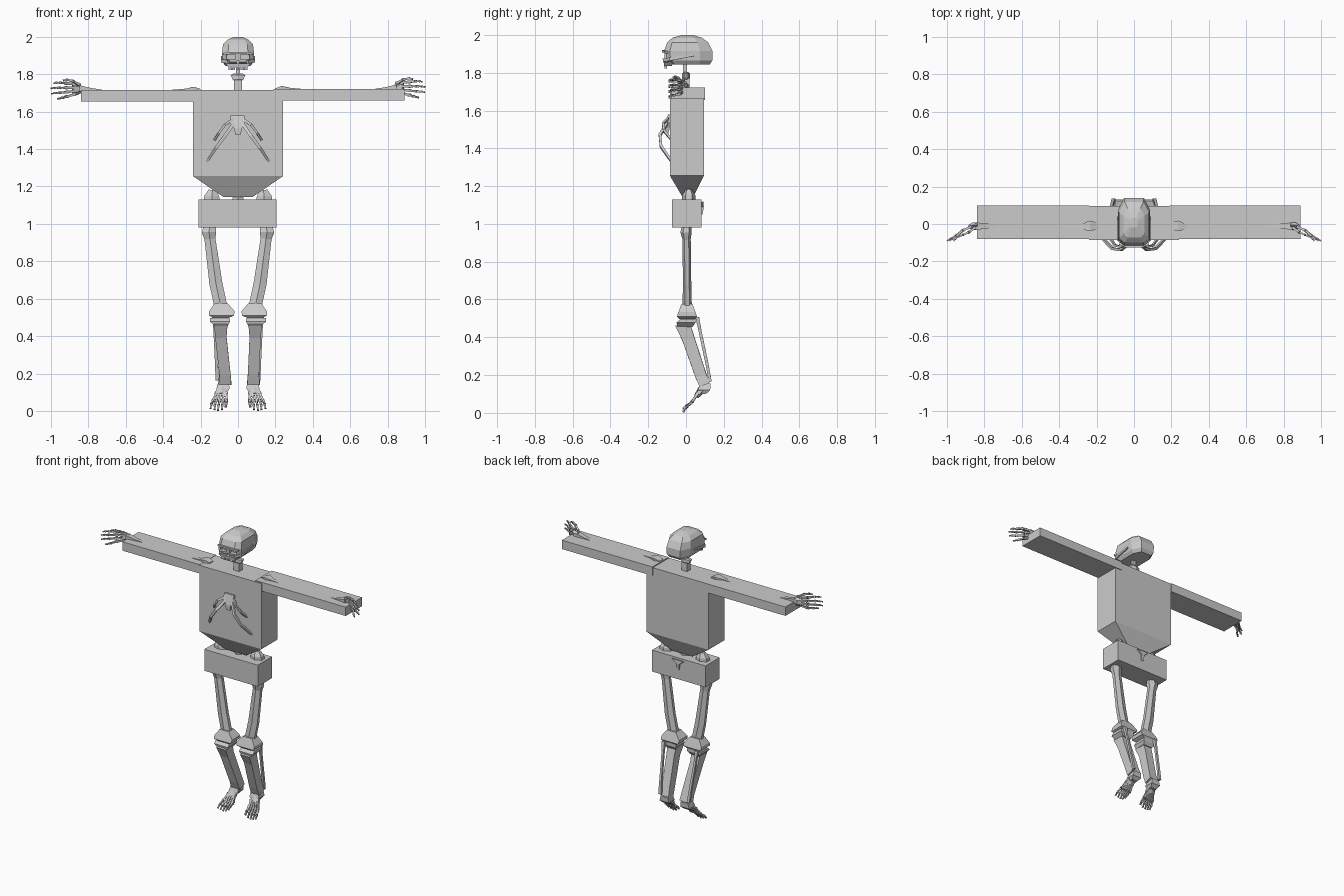
import bpy, bmesh, math
from mathutils import Vector


def finish(name, bm):
    bmesh.ops.recalc_face_normals(bm, faces=bm.faces)
    me = bpy.data.meshes.new(name)
    bm.to_mesh(me)
    bm.free()
    ob = bpy.data.objects.new(name, me)
    bpy.context.collection.objects.link(ob)
    return ob


def skin(name, rings):
    """Closed loft through rings of equal point count."""
    bm = bmesh.new()
    rows = [[bm.verts.new(p) for p in r] for r in rings]
    n = len(rows[0])
    for a, b in zip(rows, rows[1:]):
        for i in range(n):
            j = (i + 1) % n
            bm.faces.new((a[i], a[j], b[j], b[i]))
    bm.faces.new(rows[0])
    bm.faces.new(rows[-1])
    return finish(name, bm)


def rect(x0, x1, y0, y1, z):
    return [(x0, y0, z), (x1, y0, z), (x1, y1, z), (x0, y1, z)]


def box(name, x0, x1, y0, y1, z0, z1):
    return skin(name, [rect(x0, x1, y0, y1, z0), rect(x0, x1, y0, y1, z1)])


def bone(name, pts, n=4):
    """Faceted tapering bone; each point is x, y, z, half width, half depth."""
    c = [Vector(p[:3]) for p in pts]
    d = (c[-1] - c[0]).normalized()
    hint = Vector((0, 0, 1)) if abs(d.z) < 0.6 else Vector((0, 1, 0))
    k = math.sqrt(2) if n == 4 else 1
    rings = []
    for i, p in enumerate(pts):
        t = (c[min(i + 1, len(c) - 1)] - c[max(i - 1, 0)]).normalized()
        u = hint.cross(t).normalized()
        v = t.cross(u)
        ang = [2 * math.pi * (j + 0.5) / n for j in range(n)]
        rings.append([c[i] + u * p[3] * k * math.cos(a) + v * p[4] * k * math.sin(a) for a in ang])
    return skin(name, rings)


def digit(name, pts, r):
    """Finger or toe: separate phalanges with flared joints."""
    for i, (a, b) in enumerate(zip(pts, pts[1:])):
        a, b = Vector(a), Vector(b)
        q = r * (1 - 0.15 * i)
        bone(f"{name}_{i + 1}", [(*a, q, q), (*a.lerp(b, 0.3), q * .65, q * .65),
                                 (*a.lerp(b, 0.7), q * .6, q * .6), (*a.lerp(b, 0.95), q * .85, q * .85)])


# torso, arm and pelvis blocks
skin("torso_block", [rect(-.08, .08, -.02, .04, 1.145), rect(-.24, .24, -.085, .095, 1.255),
                     rect(-.24, .24, -.085, .095, 1.715)])
box("arm_block_left", -.84, -.24, -.08, .10, 1.655, 1.717)
box("arm_block_right", .19, .89, -.08, .10, 1.66, 1.722)
box("pelvis_block", -.21, .205, -.073, .083, .98, 1.13)

# skull: octagonal rings from base to crown
rings = []
for z, y0, y1, w in [(1.843, -.085, .125, .066), (1.865, -.112, .14, .082), (1.915, -.116, .14, .086),
                     (1.96, -.10, .118, .08), (1.985, -.072, .085, .056), (2.0, -.02, .035, .02)]:
    cx, f, g = w * .62, (y1 - y0) * .12, (y1 - y0) * .26
    rings.append([(-cx, y0, z), (cx, y0, z), (w, y0 + f, z), (w, y1 - g, z),
                  (cx, y1, z), (-cx, y1, z), (-w, y1 - g, z), (-w, y0 + f, z)])
skull = skin("skull", rings)

# eye sockets and nose opening
cuts = [box(f"socket_cutter_{s}", *sorted((s * .013, s * .062)), -.2, -.085, 1.878, 1.905) for s in (-1, 1)]
cuts.append(box("nose_cutter", -.009, .009, -.2, -.095, 1.853, 1.871))
for c in cuts:
    c.hide_render = True
    m = skull.modifiers.new("cut", "BOOLEAN")
    m.operation, m.object, m.solver = "DIFFERENCE", c, "EXACT"

# brow, cheekbones, upper jaw and teeth
bone("brow", [(-.075, -.10, 1.908, .012, .006), (-.04, -.114, 1.914, .012, .006),
              (.04, -.114, 1.914, .012, .006), (.075, -.10, 1.908, .012, .006)])
skin("upper_jaw", [rect(-.05, .05, -.115, -.075, 1.836), rect(-.068, .068, -.119, -.07, 1.858)])
for i in range(8):
    x = -.046 + i * .0131
    box("tooth", x - .005, x + .005, -.115, -.10, 1.823, 1.837)
for s in (-1, 1):
    bone("cheekbone", [(s * .05, -.117, 1.866, .008, .009), (s * .083, -.085, 1.872, .007, .009),
                       (s * .088, .04, 1.893, .004, .006)])

# neck, top vertebra and lower spine
bone("neck", [(0, 0, 1.69, .024, .02), (0, 0, 1.77, .02, .018)])
bone("top_vertebra", [(0, 0, 1.763, .022, .016), (0, 0, 1.775, .035, .022),
                      (0, 0, 1.795, .046, .02), (0, 0, 1.803, .03, .014)], 6)
bone("skull_peg", [(0, -.005, 1.80, .012, .01), (0, -.005, 1.85, .012, .01)])
bone("lower_spine", [(0, .01, 1.10, .035, .03), (0, .01, 1.18, .03, .025)], 6)
bone("sacrum", [(0, .078, 1.115, .045, .015), (0, .084, 1.09, .012, .01), (0, .08, 1.05, .008, .008)])

# breastbone
skin("breastbone", [rect(-.014, .014, -.112, -.095, 1.475), rect(-.02, .02, -.112, -.085, 1.51),
                    rect(-.043, .035, -.105, -.075, 1.54), rect(-.04, .035, -.095, -.07, 1.58)])

for s, side, dz in ((-1, "left", -.008), (1, "right", 0)):
    # front ribs
    bone("upper_rib_" + side, [(s * .025, -.092, 1.56, .007, .006), (s * .07, -.122, 1.53, .007, .006),
                               (s * .10, -.115, 1.49, .006, .006), (s * .125, -.08, 1.45, .006, .006)])
    bone("lower_rib_" + side, [(s * .025, -.1, 1.535, .009, .007), (s * .07, -.138, 1.47, .009, .007),
                               (s * .115, -.132, 1.41, .008, .007), (s * .165, -.08, 1.335, .007, .006)])

    # hip bone crest
    bone("hip_bone_" + side, [(s * .14, .015, 1.08, .06, .035), (s * .14, .015, 1.15, .045, .035),
                              (s * .135, .015, 1.18, .025, .018)], 6)

    # bones breaking through the top of the arm blocks
    top = 1.717 + dz / 2
    bone("shoulder_bone_" + side, [(s * .20, -.01, top, .018, .008), (s * .235, -.01, top + .004, .028, .016),
                                   (s * .28, -.015, top, .014, .01), (s * .40, -.02, top - .008, .006, .008)])
    bone("elbow_ridge_" + side, [(s * .565, -.01, top, .003, .004), (s * .58, -.07, top, .003, .004)])
    bone("forearm_bone_" + side, [(s * .70, -.005, top - .008, .008, .008), (s * .79, -.01, top + .004, .014, .01),
                                  (s * .85, -.012, top + .012, .02, .016)])

    # hand: wrist, four fingers and thumb
    h = 1.728 + dz
    bone("wrist_" + side, [(s * .835, -.005, h + .005, .013, .022), (s * .86, -.005, h, .016, .03),
                           (s * .882, -.018, h, .013, .032)], 6)
    for i in range(4):
        v = i - 1.5
        tip = (.965, .998, 1.0, .985)[i]
        digit(f"finger_{i + 1}_{side}",
              [(s * .87, -.015, h + v * .017), (s * .917, -.035, h + v * .024 - .004),
               (s * (.917 + (tip - .917) * .5), -.066, h + v * .027 - .006),
               (s * (.917 + (tip - .917) * .8), -.08, h + v * .028 - .007),
               (s * tip, -.09, h + v * .028 - .01)], .0095)
    digit("thumb_" + side, [(s * .85, -.02, h + .025), (s * .885, -.045, h + .044),
                            (s * .915, -.058, h + .05), (s * .935, -.068, h + .046)], .009)

    # thigh
    bone("thigh_bone_" + side, [(s * .15, .005, 1.0, .035, .022), (s * .155, 0, .955, .044, .03),
                                (s * .15, .003, .92, .034, .022), (s * .118, .006, .68, .04, .022),
                                (s * .092, .006, .56, .04, .025)], 6)
    skin("knee_" + side, [rect(*sorted((s * .13, s * .05)), -.035, .05, .497),
                          rect(*sorted((s * .154, s * .022)), -.048, .058, .51),
                          rect(*sorted((s * .154, s * .018)), -.04, .05, .533),
                          rect(*sorted((s * .125, s * .055)), -.025, .035, .575)])

    # shin pair, leaning back toward the ankle
    ax = s * (.07 if s < 0 else .083)
    skin("shin_head_" + side, [rect(*sorted((s * .125, s * .055)), -.045, .035, .455),
                               rect(*sorted((s * .15, s * .042)), -.05, .05, .478),
                               rect(*sorted((s * .15, s * .045)), -.03, .05, .497)])
    bone("shin_bone_" + side, [(s * .092, -.02, .475, .036, .04), (s * .092, .01, .40, .03, .033),
                               (ax, .078, .20, .03, .03), (ax, .098, .148, .034, .028)])
    bone("outer_shin_bone_" + side, [(s * .128, .06, .505, .011, .01), (s * .125, .073, .44, .007, .008),
                                     (s * .115, .113, .25, .008, .008), (s * .11, .128, .165, .01, .008)])

    # heel and hanging toes
    skin("heel_" + side, [rect(*sorted((s * .105, s * .06)), .06, .105, .10),
                          rect(*sorted((s * .115, s * .045)), .062, .128, .12),
                          rect(*sorted((s * .105, s * .05)), .075, .13, .155)])
    bone("foot_arch_" + side, [(s * .085, .085, .125, .032, .022), (s * .09, .055, .088, .034, .014)], 6)
    for i in range(5):
        v = i - 2
        low = (.022, .006, .002, .006, .012)[i]
        digit(f"toe_{i + 1}_{side}",
              [(s * (.09 + v * .012), .06, .10), (s * (.098 + v * .018), .03, .055),
               (s * (.104 + v * .02), .003, .028 + low * .5), (s * (.106 + v * .02), -.016, low)],
              .011 if i == 0 else .009)
